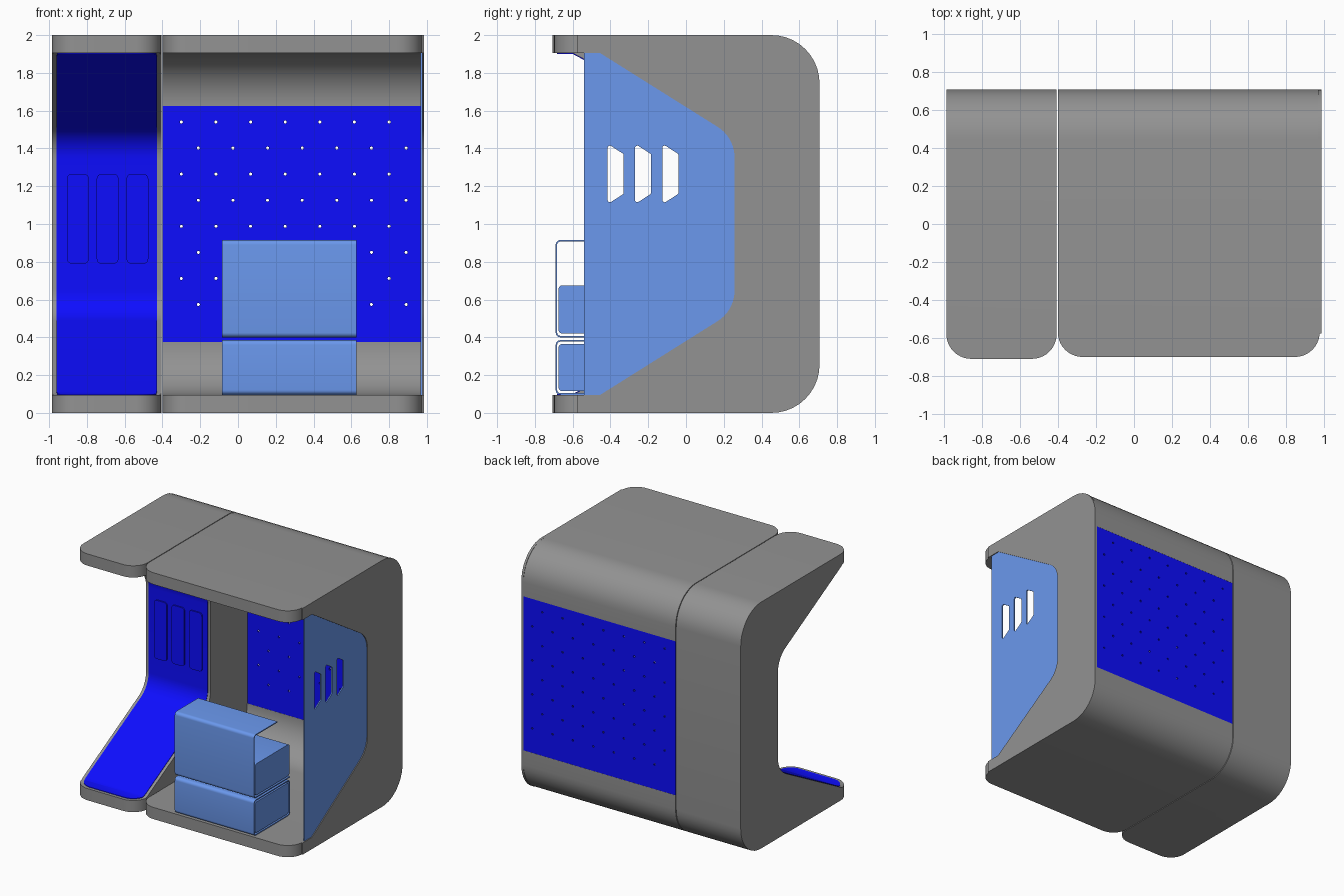
import bpy, bmesh, math
from mathutils import Vector, Matrix

if "Cube" in bpy.data.objects:
    bpy.data.objects.remove(bpy.data.objects["Cube"])

AXES = {
    'x': Matrix(((0, 0, 1), (1, 0, 0), (0, 1, 0))),    # outline given as (y, z)
    'y': Matrix(((1, 0, 0), (0, 0, -1), (0, 1, 0))),   # outline given as (x, z)
    'z': Matrix.Identity(3),                           # outline given as (x, y)
}


def material(name, rgb):
    m = bpy.data.materials.new(name)
    m.diffuse_color = (*rgb, 1)
    m.use_nodes = True
    m.node_tree.nodes["Principled BSDF"].inputs["Base Color"].default_value = m.diffuse_color
    return m


GREY = material("mid_grey", (0.29, 0.29, 0.29))
BLUE = material("deep_blue", (0.004, 0.004, 1.0))
LIGHT = material("light_blue", (0.145, 0.315, 0.85))


def rounded(pts, n=10):
    """Closed polygon; points with a third value get a fillet of that radius."""
    out = []
    for i, p in enumerate(pts):
        c = Vector(p[:2])
        if len(p) < 3:
            out.append(c)
            continue
        a = (Vector(pts[i - 1][:2]) - c).normalized()
        b = (Vector(pts[(i + 1) % len(pts)][:2]) - c).normalized()
        half = a.angle(b) / 2
        r = p[2]
        centre = c + (a + b).normalized() * r / math.sin(half)
        s, e = c + a * r / math.tan(half) - centre, c + b * r / math.tan(half) - centre
        sweep = s.angle(e)
        for k in range(n + 1):
            t = k / n
            out.append(centre + (s * math.sin((1 - t) * sweep) + e * math.sin(t * sweep)) / math.sin(sweep))
    return out


def box(x0, x1, y0, y1, r):
    return rounded([(x0, y0, r), (x1, y0, r), (x1, y1, r), (x0, y1, r)], 6)


def prism(name, loops, axis, lo, hi, mat=GREY):
    """Extrude an outline (with optional hole loops) between lo and hi along an axis."""
    cu = bpy.data.curves.new(name, 'CURVE')
    cu.dimensions, cu.fill_mode, cu.extrude = '2D', 'BOTH', (hi - lo) / 2
    for loop in loops:
        sp = cu.splines.new('POLY')
        sp.points.add(len(loop) - 1)
        for q, v in zip(sp.points, loop):
            q.co = (v[0], v[1], 0, 1)
        sp.use_cyclic_u = True
    tmp = bpy.data.objects.new(name + "_curve", cu)
    bpy.context.collection.objects.link(tmp)
    dg = bpy.context.evaluated_depsgraph_get()
    me = bpy.data.meshes.new_from_object(tmp.evaluated_get(dg))
    bpy.data.objects.remove(tmp)
    shift = Vector([(lo + hi) / 2 if a == axis else 0 for a in 'xyz'])
    me.transform(Matrix.Translation(shift) @ AXES[axis].to_4x4())
    bm = bmesh.new()
    bm.from_mesh(me)
    bmesh.ops.remove_doubles(bm, verts=bm.verts, dist=1e-5)
    bmesh.ops.recalc_face_normals(bm, faces=bm.faces)
    bm.to_mesh(me)
    bm.free()
    me.materials.clear()
    me.materials.append(mat)
    me.name = name
    ob = bpy.data.objects.new(name, me)
    bpy.context.collection.objects.link(ob)
    return ob


def round_front(ob, x0, x1, y0, r):
    """Round the front corners in plan by intersecting with a rounded block."""
    cutter = prism("cutter", [rounded([(x0, y0, r), (x1, y0, r), (x1, 1), (x0, 1)])],
                   'z', -0.1, 2.1, ob.data.materials[0])
    mod = ob.modifiers.new("plan", 'BOOLEAN')
    mod.operation, mod.solver, mod.object = 'INTERSECT', 'EXACT', cutter
    dg = bpy.context.evaluated_depsgraph_get()
    me = bpy.data.meshes.new_from_object(ob.evaluated_get(dg))
    ob.modifiers.clear()
    ob.data = me
    bpy.data.objects.remove(cutter)


def niche(front, start, back, d=0.0):
    """Sloped C-shaped inner line (y, z): slope begins at start, meets the back at z 0.54; moved inward by d."""
    m = 0.447 / (back - start)
    k = math.sqrt(1 + m * m)
    low = [(front, 0.095 + d), (start - d * (k - 1) / m, 0.095 + d),
           (back - d, 0.542 + d * (k - m), 0.19 - d)]
    return low + [(p[0], 2 - p[1], *p[2:]) for p in reversed(low)]


# Narrow left module: solid C body
outer = [(-0.75, 2), (0.705, 2, 0.26), (0.705, 0, 0.26), (-0.75, 0)]
LEFT = (-0.75, -0.6, 0.228)
left = prism("left_module_body", [rounded(outer + niche(*LEFT))], 'x', -1.0, -0.3)
round_front(left, -0.985, -0.406, -0.708, 0.13)

# Blue lining inside it, with three raised back pads
band = niche(*LEFT, -0.004) + niche(*LEFT, 0.004)[::-1]
lining = prism("left_module_lining", [rounded(band)], 'x', -1.0, -0.3, BLUE)
round_front(lining, -0.96, -0.43, -0.683, 0.11)
for i, x in enumerate((-0.905, -0.748, -0.59)):
    prism(f"back_pad_{i + 1}", [box(x, x + 0.115, 0.79, 1.265, 0.025)], 'y', 0.214, 0.226, BLUE)

# Wide right module: floor and roof shells with curved backs
shell = [(-0.75, 0), (0.705, 0, 0.26), (0.705, 0.375), (0.69, 0.375), (0.69, 0.095, 0.279), (-0.75, 0.095)]
for name, pts in (("floor_shell", shell), ("roof_shell", [(p[0], 2 - p[1], *p[2:]) for p in shell])):
    ob = prism(name, [rounded(pts)], 'x', -0.5, 1.1)
    round_front(ob, -0.4, 0.975, -0.698, 0.13)

# Perforated back board
holes = []
for row in range(8):
    for col in range(7):
        cx, cz = -0.3 + 0.1833 * col + 0.09 * (row % 2), 1.54 - 0.138 * row
        holes.append([(cx + 0.008 * math.cos(k * math.pi / 5), cz + 0.008 * math.sin(k * math.pi / 5))
                      for k in range(10)])
board = [(-0.4, 0.375), (0.967, 0.375), (0.967, 1.63), (-0.4, 1.63)]
prism("perforated_back_board", [board] + holes, 'y', 0.691, 0.704, BLUE)

# Right side wall and its slightly recessed, slotted infill panel
wall = [(-0.575, 2), (0.707, 2, 0.255), (0.707, 0, 0.255), (-0.575, 0)]
prism("right_side_wall", [rounded(wall + niche(-0.575, -0.455, 0.257))], 'x', 0.966, 0.984)
slots = [rounded([(y, 1.105, 0.012), (y + 0.085, 1.16, 0.012), (y + 0.085, 1.37, 0.012), (y, 1.425, 0.012)], 4)
         for y in (-0.415, -0.27, -0.125)]
prism("right_side_panel", [rounded(niche(-0.54, -0.455, 0.257))] + slots, 'x', 0.967, 0.977, LIGHT)

# Bench: base box wrapped by a sleeve, seat cushion held in an open wrap
X0, X1 = -0.085, 0.627
prism("base_sleeve", [box(-0.69, -0.23, 0.096, 0.385, 0.025), box(-0.682, -0.238, 0.104, 0.377, 0.018)],
      'x', X0, X1, LIGHT)
prism("base_block", [box(-0.675, -0.245, 0.115, 0.365, 0.02)], 'x', X0, X1, LIGHT)
wrap = [(-0.39, 0.915), (-0.69, 0.915, 0.025), (-0.69, 0.4, 0.025), (-0.23, 0.4),
        (-0.23, 0.408), (-0.682, 0.408, 0.017), (-0.682, 0.907, 0.017), (-0.39, 0.907)]
prism("seat_wrap", [rounded(wrap, 6)], 'x', X0, X1, LIGHT)
prism("seat_cushion", [box(-0.675, -0.235, 0.42, 0.675, 0.02)], 'x', X0, X1, LIGHT)

# Smooth the curves, keep edges crisp
for ob in bpy.context.collection.objects:
    ob.select_set(True)
    bpy.context.view_layer.objects.active = ob
bpy.ops.object.shade_smooth_by_angle(angle=math.radians(30))
